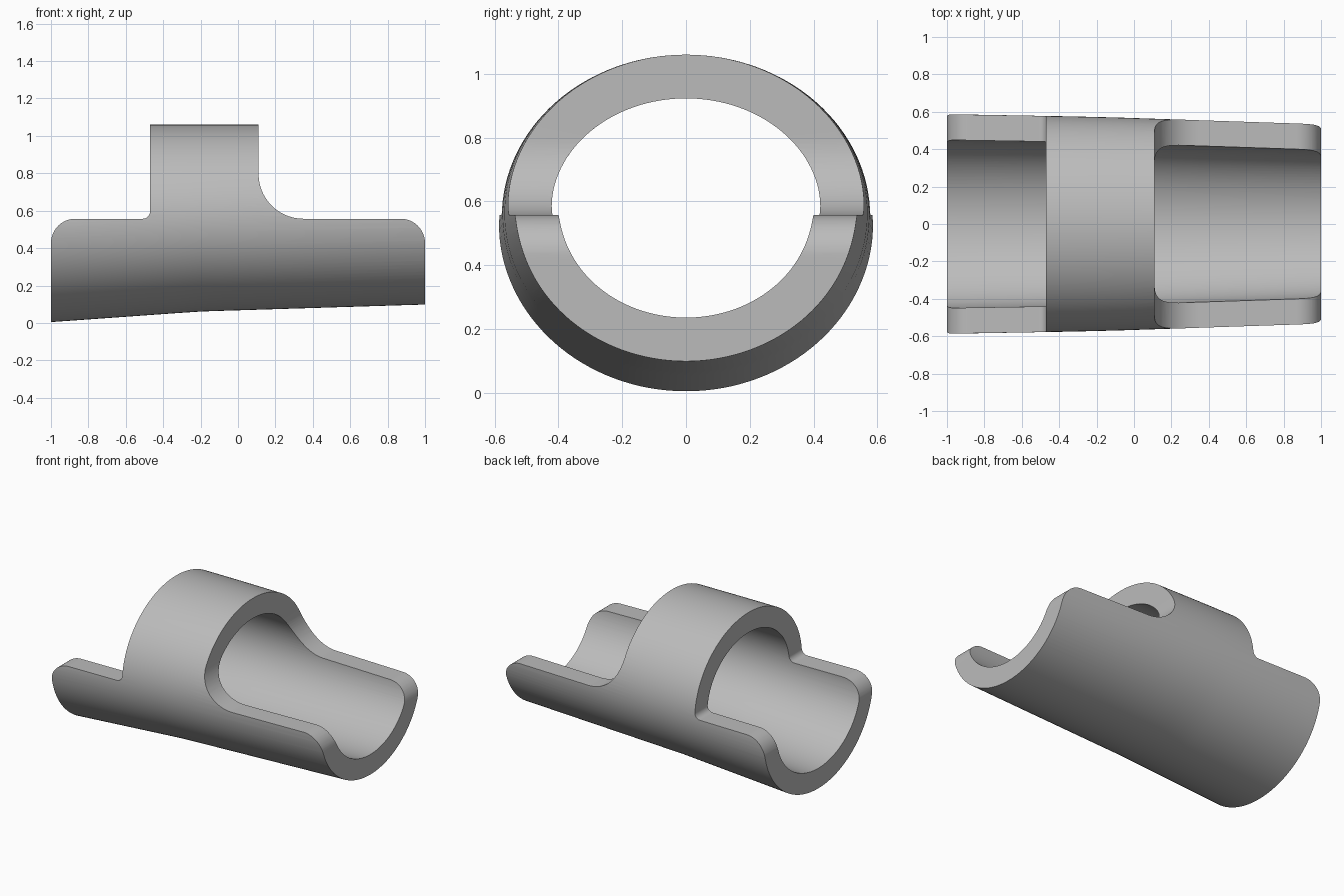
import bpy, bmesh, math
from mathutils import Vector

cube = bpy.data.objects.get("Cube")
if cube:
    bpy.data.objects.remove(cube, do_unlink=True)

WALL, CROWN, RIM, SEGMENTS = 0.137, 1.06, 0.557, 128

grey = bpy.data.materials.new("plain grey")
grey.use_nodes = True
colour = (0.5, 0.5, 0.5, 1)
grey.diffuse_color = colour
grey.node_tree.nodes["Principled BSDF"].inputs["Base Color"].default_value = colour


def add_object(name, bm):
    bmesh.ops.recalc_face_normals(bm, faces=bm.faces)
    mesh = bpy.data.meshes.new(name)
    bm.to_mesh(mesh)
    bm.free()
    mesh.materials.append(grey)
    obj = bpy.data.objects.new(name, mesh)
    bpy.context.collection.objects.link(obj)
    return obj


def ring(bm, x, bottom, half_width, inset):
    """Elliptical cross-section whose crown height stays constant."""
    middle = (CROWN + bottom) / 2
    ry, rz = half_width - inset, (CROWN - bottom) / 2 - inset
    angles = [math.tau * i / SEGMENTS for i in range(SEGMENTS)]
    return [bm.verts.new((x, ry * math.cos(a), middle + rz * math.sin(a))) for a in angles]


def bridge(bm, first, second):
    for i in range(SEGMENTS):
        j = (i + 1) % SEGMENTS
        bm.faces.new((first[i], first[j], second[j], second[i]))


def arc(cx, cz, radius, start, end, steps=16):
    angles = [math.radians(start + (end - start) * i / steps) for i in range(steps + 1)]
    return [(cx + radius * math.cos(a), cz + radius * math.sin(a)) for a in angles]


# Tapered tube: (x, underside height, half width)
stations = [(-1.05, 0.001, 0.588), (-0.32, 0.053, 0.575), (-0.2, 0.061, 0.572),
            (-0.08, 0.065, 0.569), (1.05, 0.1, 0.532)]
bm = bmesh.new()
outer = [ring(bm, *s, 0) for s in stations]
inner = [ring(bm, *s, WALL) for s in stations]
for skin in (outer, inner):
    for a, b in zip(skin, skin[1:]):
        bridge(bm, a, b)
for end in (0, -1):
    bridge(bm, outer[end], inner[end])
sleeve = add_object("sleeve", bm)

# Side outline: rounded trough ends and a full band with filleted feet
outline = [(-1, -0.3), (1, -0.3)]
outline += arc(0.87, RIM - 0.13, 0.13, 0, 90)
outline += arc(0.35, RIM + 0.24, 0.24, 270, 180, 24)
outline += [(0.11, 1.3), (-0.47, 1.3)]
outline += arc(-0.51, RIM + 0.04, 0.04, 0, -90, 10)
outline += arc(-0.87, RIM - 0.13, 0.13, 90, 180)
bm = bmesh.new()
face = bm.faces.new([bm.verts.new((x, -0.9, z)) for x, z in outline])
extruded = bmesh.ops.extrude_face_region(bm, geom=[face])["geom"]
bmesh.ops.translate(bm, vec=Vector((0, 1.8, 0)),
                    verts=[v for v in extruded if isinstance(v, bmesh.types.BMVert)])
cutter = add_object("outline_cutter", bm)
cutter.hide_render = True

# Trim the tube to the outline
trim = sleeve.modifiers.new("trim", 'BOOLEAN')
trim.operation = 'INTERSECT'
trim.solver = 'EXACT'
trim.object = cutter
bpy.ops.object.select_all(action='DESELECT')
sleeve.select_set(True)
bpy.context.view_layer.objects.active = sleeve
bpy.ops.object.modifier_apply(modifier=trim.name)
bpy.data.objects.remove(cutter, do_unlink=True)
bpy.ops.object.shade_smooth_by_angle(angle=math.radians(30))
